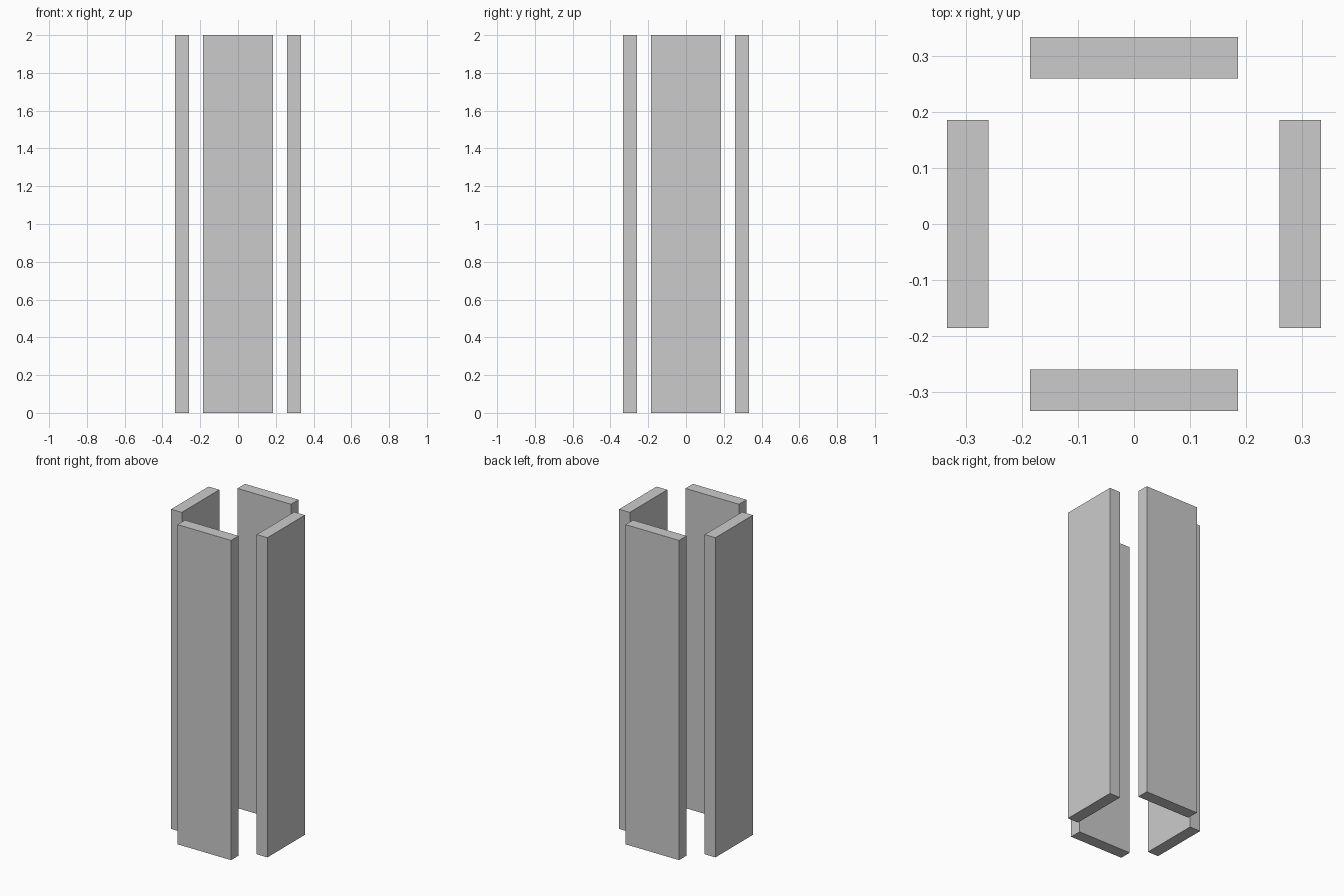
import bpy
from math import sin, cos, pi

if "Cube" in bpy.data.objects:
    bpy.data.objects.remove(bpy.data.objects["Cube"])

HEIGHT = 2.0
WIDTH = 0.3704      # long side of each panel
THICK = 0.0741      # panel thickness
RADIUS = 0.2963     # centre axis to panel centre


def add_panel(name, angle):
    """Upright slab facing outwards at the given quarter-turn angle."""
    along_x = abs(sin(angle)) > 0.5
    bpy.ops.mesh.primitive_cube_add(
        size=1, location=(RADIUS * cos(angle), RADIUS * sin(angle), HEIGHT / 2))
    panel = bpy.context.object
    panel.name = name
    panel.scale = (WIDTH, THICK, HEIGHT) if along_x else (THICK, WIDTH, HEIGHT)
    bpy.ops.object.transform_apply(location=False, rotation=False, scale=True)


# Four separate panels around an open square shaft
for i, side in enumerate(("right", "back", "left", "front")):
    add_panel(side + "_panel", i * pi / 2)
